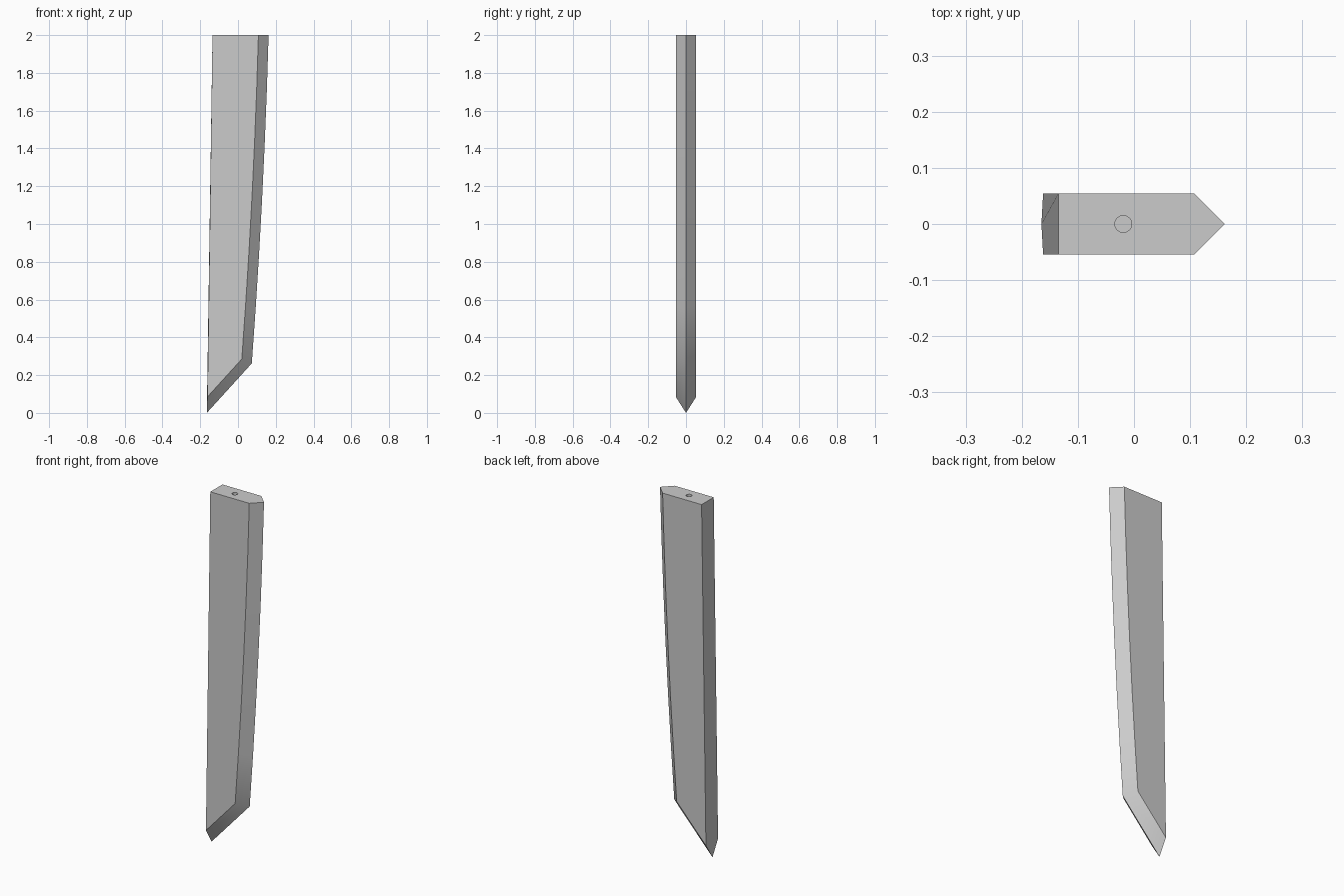
import bpy, bmesh, math

if "Cube" in bpy.data.objects:
    bpy.data.objects.remove(bpy.data.objects["Cube"], do_unlink=True)

HALF = 0.054       # half thickness of the blade
STEPS = 6          # segments along the curved edge
TOP = 2.0


def curved_edge(low, high, bulge):
    """Points (x, z) from low to high, bowed slightly outward."""
    points = []
    for i in range(STEPS + 1):
        t = i / STEPS
        x = low[0] + (high[0] - low[0]) * t + bulge * 4 * t * (1 - t)
        points.append((x, low[1] + (high[1] - low[1]) * t))
    return points


steel = bpy.data.materials.new("grey steel")
steel.use_nodes = True
colour = (0.6, 0.6, 0.6, 1)
steel.diffuse_color = colour
steel.node_tree.nodes["Principled BSDF"].inputs["Base Color"].default_value = colour

# Outline of the flat sides, and of the sharpened edge on the middle plane
flat_line = [(-0.162, 0.085)] + curved_edge((0.02, 0.285), (0.108, TOP), 0.01)
sharp_line = [(-0.165, 0.0)] + curved_edge((0.073, 0.262), (0.162, TOP), 0.01)

bm = bmesh.new()
sharp = [bm.verts.new((x, 0, z)) for x, z in sharp_line]
sides = []
for y in (-HALF, HALF):
    flat = [bm.verts.new((x, y, z)) for x, z in flat_line]
    spine_top = bm.verts.new((-0.135, y, TOP))
    bm.faces.new(flat + [spine_top])
    for i in range(len(flat) - 1):
        bm.faces.new((flat[i], sharp[i], sharp[i + 1], flat[i + 1]))
    sides.append((flat, spine_top))
(front, front_top), (back, back_top) = sides

# Spine
bm.faces.new((front_top, back_top, back[0], sharp[0], front[0]))

# Round socket sunk into the top
rings = []
for z in (TOP, TOP - 0.12):
    rings.append([bm.verts.new((-0.019 + 0.015 * math.cos(a), 0.015 * math.sin(a), z))
                  for a in (i * math.tau / 24 for i in range(24))])
rim, floor = rings
for i in range(24):
    j = (i + 1) % 24
    bm.faces.new((rim[i], rim[j], floor[j], floor[i]))
bm.faces.new(floor)

# Top face around the socket
bm.edges.new((sharp[-1], front[-1])) if not bm.edges.get((sharp[-1], front[-1])) else None
border = [front_top, front[-1], sharp[-1], back[-1], back_top]
loops = [border, rim]
edges = [bm.edges.get((ring[i - 1], ring[i])) for ring in loops for i in range(len(ring))]
bmesh.ops.triangle_fill(bm, edges=edges, use_beauty=True, normal=(0, 0, 1))
bmesh.ops.recalc_face_normals(bm, faces=bm.faces[:])

mesh = bpy.data.meshes.new("blade")
bm.to_mesh(mesh)
bm.free()
mesh.materials.append(steel)
blade = bpy.data.objects.new("blade", mesh)
bpy.context.collection.objects.link(blade)

# Smooth along the sharpened edge, crisp at the bevel lines
bpy.ops.object.select_all(action="DESELECT")
blade.select_set(True)
bpy.context.view_layer.objects.active = blade
bpy.ops.object.shade_smooth_by_angle(angle=math.radians(38))
